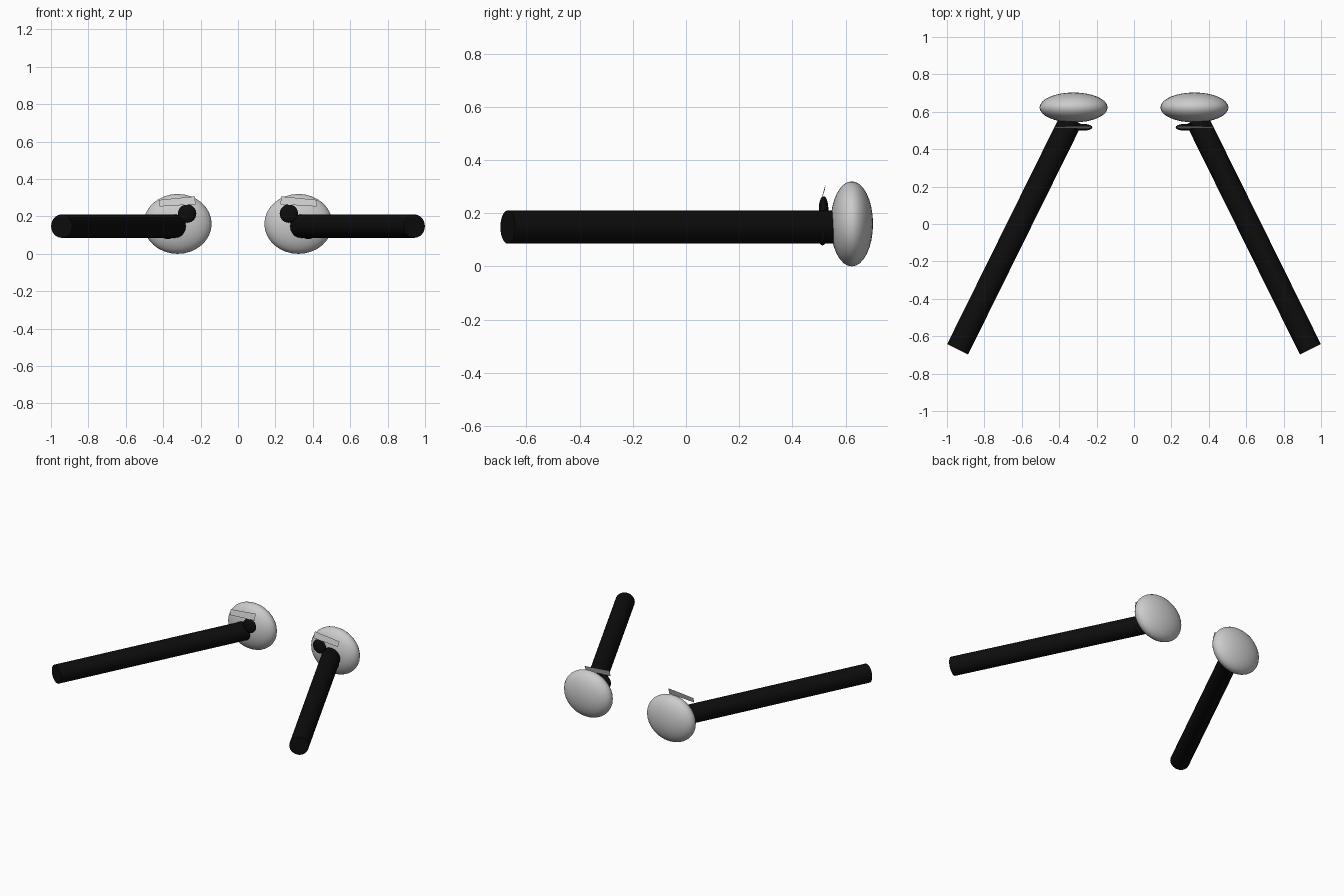
import bpy
from mathutils import Vector

if "Cube" in bpy.data.objects:
    bpy.data.objects.remove(bpy.data.objects["Cube"])

black = bpy.data.materials.new("black")
black.diffuse_color = (0.004, 0.004, 0.004, 1)
black.use_nodes = True
black.node_tree.nodes["Principled BSDF"].inputs["Base Color"].default_value = black.diffuse_color


def smooth(ob, name, mat=None):
    ob.name = name
    if mat:
        ob.data.materials.append(mat)
    bpy.ops.object.shade_smooth_by_angle()


def ellipsoid(name, loc, radii, mat=None):
    bpy.ops.mesh.primitive_uv_sphere_add(segments=32, ring_count=16, location=loc)
    ob = bpy.context.object
    ob.scale = radii
    bpy.ops.object.transform_apply(location=False, rotation=False, scale=True)
    smooth(ob, name, mat)


def rod(name, a, b, r, mat):
    a, b = Vector(a), Vector(b)
    d = b - a
    bpy.ops.mesh.primitive_cylinder_add(vertices=32, radius=r, depth=d.length, location=(a + b) / 2)
    ob = bpy.context.object
    ob.rotation_euler = d.to_track_quat('Z', 'Y').to_euler()
    smooth(ob, name, mat)


for side, s in (("left", -1), ("right", 1)):
    # long stalk, angled inwards towards the back
    rod(side + "_stalk", (s * 0.943, -0.67, 0.148), (s * 0.335, 0.56, 0.148), 0.0625, black)
    # flattened eyeball
    ellipsoid(side + "_eyeball", (s * 0.323, 0.623, 0.16), (0.182, 0.08, 0.16))
    # two small flattened discs in front of the eyeball
    ellipsoid(side + "_upper_pupil", (s * 0.272, 0.517, 0.215), (0.049, 0.018, 0.049), black)
    ellipsoid(side + "_lower_pupil", (s * 0.375, 0.513, 0.128), (0.049, 0.018, 0.049), black)
    # thin tilted brow plate
    pts = [(0.42, 0.51, 0.253), (0.227, 0.512, 0.265), (0.231, 0.524, 0.307), (0.424, 0.522, 0.288)]
    me = bpy.data.meshes.new(side + "_brow")
    order = (0, 1, 2, 3) if s < 0 else (3, 2, 1, 0)
    me.from_pydata([(s * x, y, z) for x, y, z in pts], [], [order])
    bpy.context.collection.objects.link(bpy.data.objects.new(side + "_brow", me))
